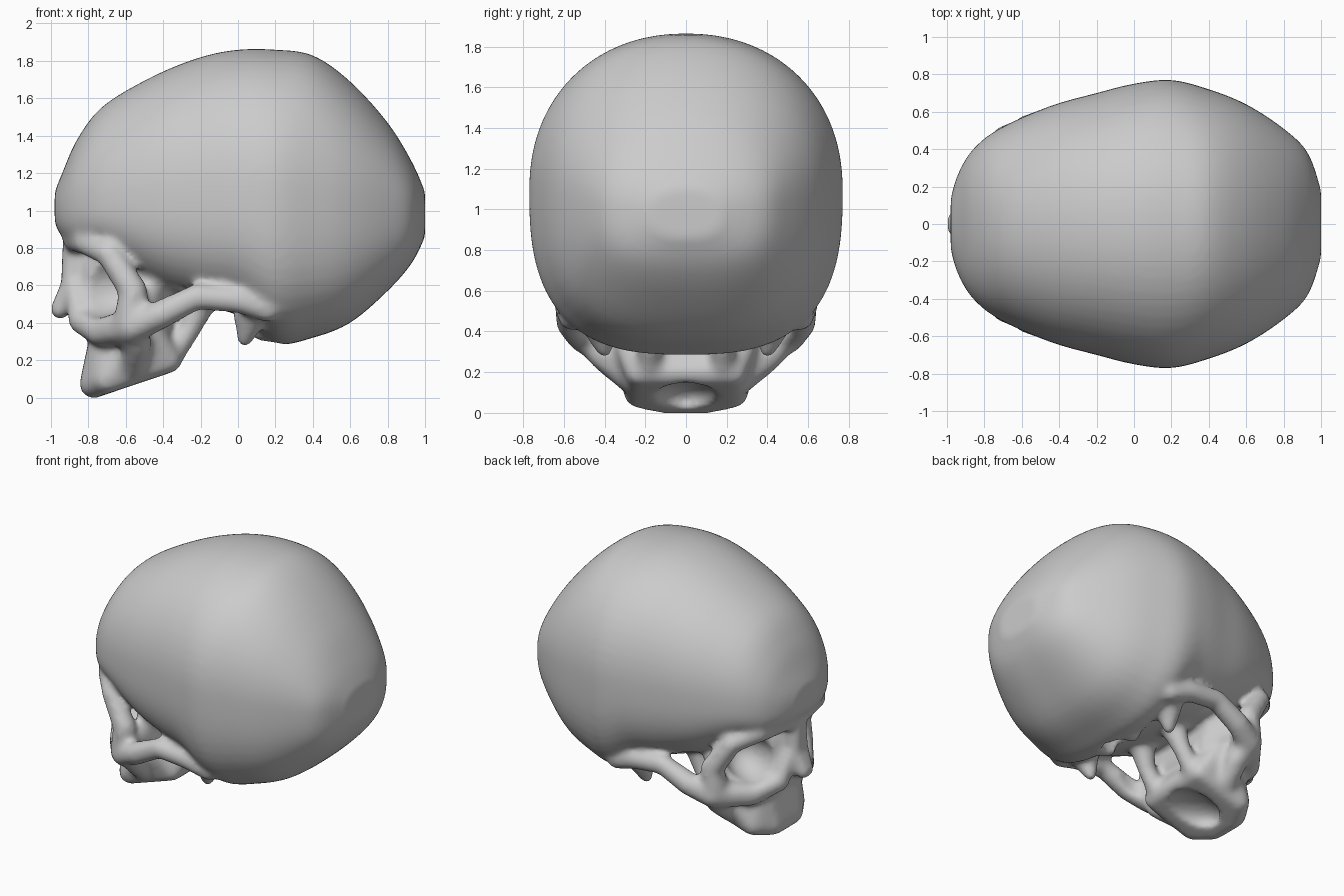
import bpy, bmesh, math
from mathutils import Vector, Matrix

cube = bpy.data.objects.get("Cube")
if cube:
    bpy.data.objects.remove(cube, do_unlink=True)

GREY = (0.6, 0.6, 0.6, 1)
bone = bpy.data.materials.new("bone grey")
bone.use_nodes = True
bone.diffuse_color = GREY
bone.node_tree.nodes["Principled BSDF"].inputs["Base Color"].default_value = GREY

# Unit ball used as the building block of the bony struts
ball = bmesh.new()
bmesh.ops.create_icosphere(ball, subdivisions=2, radius=1)
BALL = [v.co.copy() for v in ball.verts]
ball.free()

parts = []
cutters = []


def finish(name, bm):
    bmesh.ops.recalc_face_normals(bm, faces=bm.faces)
    mesh = bpy.data.meshes.new(name)
    bm.to_mesh(mesh)
    bm.free()
    obj = bpy.data.objects.new(name, mesh)
    bpy.context.collection.objects.link(obj)
    return obj


def add_hull(bm, balls):
    """Convex skin around balls given as (x, y, z, radius)."""
    verts = [bm.verts.new(Vector(b[:3]) + p * b[3]) for b in balls for p in BALL]
    result = bmesh.ops.convex_hull(bm, input=verts)
    inner = [g for g in result["geom_interior"] if isinstance(g, bmesh.types.BMVert)]
    bmesh.ops.delete(bm, geom=inner, context="VERTS")


def flip(balls, side):
    return [(x, side * y, z, r) for x, y, z, r in balls]


def strut(name, *balls):
    """Tapered bar through the balls, on both sides of the head."""
    bm = bmesh.new()
    for side in (1, -1):
        path = flip(balls, side)
        for pair in zip(path, path[1:]):
            add_hull(bm, pair)
    parts.append(finish(name, bm))


def block(name, *balls):
    """Solid mass spanning both sides of the head."""
    bm = bmesh.new()
    add_hull(bm, flip(balls, 1) + flip(balls, -1))
    parts.append(finish(name, bm))


def cutter(name, loc, size, yaw=0.0):
    """Ellipsoid cutter, mirrored when it lies off centre."""
    bm = bmesh.new()
    x, y, z = loc
    for side in ((1, -1) if y else (1,)):
        place = Matrix.Translation((x, y * side, z)) @ Matrix.Rotation(yaw * side, 4, "Z")
        bmesh.ops.create_icosphere(bm, subdivisions=3, radius=1,
                                   matrix=place @ Matrix.Diagonal((*size, 1)))
    obj = finish(name, bm)
    obj.hide_render = True
    cutters.append(obj)


def spline(rows, steps):
    """Catmull-Rom interpolation of station rows."""
    out = []
    padded = [rows[0], *rows, rows[-1]]
    for quad in zip(padded, padded[1:], padded[2:], padded[3:]):
        for s in range(steps):
            t = s / steps
            out.append([q + t / 2 * (r - p + t * (2*p - 5*q + 4*r - w + t * (3*(q - r) + w - p)))
                        for p, q, r, w in zip(*quad)])
    return out + [rows[-1]]


def braincase(stations, count=64):
    """Loft of egg-shaped sections: x, bottom, top, half width."""
    bm = bmesh.new()
    rings = []
    for x, low, high, half in spline(stations, 4):
        middle = 1.1 - 0.1 * x * x
        ring = []
        for i in range(count):
            c, s = math.cos(math.tau * i / count), math.sin(math.tau * i / count)
            power = 2.15 if s > 0 else 2.8
            reach = (abs(c) ** power + abs(s) ** power) ** (-1 / power)
            height = high - middle if s > 0 else middle - low
            ring.append(bm.verts.new((x, half * c * reach, middle + height * s * reach)))
        rings.append(ring)
    for r, q in zip(rings, rings[1:]):
        for i in range(count):
            bm.faces.new((r[i - 1], r[i], q[i], q[i - 1]))
    bm.faces.new(rings[0])
    bm.faces.new(rings[-1])
    parts.append(finish("braincase", bm))


braincase([
    (-.98, .93, 1.1, .14), (-.94, .86, 1.2, .27), (-.86, .79, 1.38, .4),
    (-.72, .75, 1.56, .51), (-.45, .58, 1.72, .63), (-.2, .49, 1.82, .7),
    (0, .44, 1.86, .75), (.2, .29, 1.86, .77), (.4, .32, 1.83, .72),
    (.6, .4, 1.69, .64), (.8, .57, 1.47, .51), (.93, .72, 1.26, .38),
    (1, .86, 1.1, .18)])

# Rims of the eye sockets
strut("brow_ridge", (-.88, .1, .84, .06), (-.81, .33, .83, .07), (-.69, .46, .77, .07))
strut("outer_rim", (-.69, .46, .77, .07), (-.56, .5, .57, .08), (-.57, .48, .4, .1))
strut("lower_rim", (-.57, .48, .38, .1), (-.73, .3, .35, .08), (-.84, .13, .41, .07),
      (-.88, .06, .6, .05))

# Nose bridge and the core behind the face
strut("nose_bridge", (-.87, .02, .82, .07), (-.89, .03, .6, .06), (-.95, .02, .47, .055))
block("face_core", (-.78, .05, .72, .07), (-.8, .08, .42, .06), (-.45, .33, .66, .08),
      (-.42, .24, .4, .07), (-.5, .38, .48, .06))

# Upper jaw, cheek buttresses and cheek arches
block("upper_jaw", (-.77, .11, .075, .08), (-.7, .23, .1, .08), (-.37, .23, .2, .07),
      (-.71, .16, .36, .08), (-.48, .29, .36, .08))
strut("cheek_buttress", (-.57, .48, .4, .1), (-.54, .4, .28, .08), (-.56, .28, .18, .08))
strut("cheek_arch", (-.56, .5, .38, .09), (-.42, .56, .44, .08), (-.22, .58, .54, .07),
      (0, .58, .52, .07), (.16, .56, .47, .07))

# Skull base
strut("jaw_wing", (-.36, .18, .22, .07), (-.26, .18, .36, .06), (-.2, .16, .52, .09))
strut("ear_process", (.07, .43, .46, .1), (.035, .4, .305, .04))
strut("neck_joint", (.22, .15, .36, .07), (.12, .12, .36, .06))

# Openings
cutter("eye_socket_cut", (-.76, .3, .59), (.26, .165, .165), yaw=-.45)
cutter("nose_cut", (-.88, 0, .33), (.08, .08, .07))
cutter("palate_cut", (-.46, 0, .06), (.25, .16, .1))
cutter("temple_cut", (-.33, .43, .42), (.14, .08, .19), yaw=-.2)
cutter("spine_cut", (.14, 0, .36), (.13, .1, .12))

# Fuse the parts into one skin, carve the openings and soften it
joined = bmesh.new()
for part in parts:
    joined.from_mesh(part.data)
    bpy.data.objects.remove(part, do_unlink=True)
skull = finish("skull", joined)


def fuse(size):
    mod = skull.modifiers.new("fuse", "REMESH")
    mod.mode, mod.voxel_size = "VOXEL", size


fuse(0.02)
for tool in cutters:
    mod = skull.modifiers.new(tool.name, "BOOLEAN")
    mod.operation, mod.solver, mod.object = "DIFFERENCE", "EXACT", tool
fuse(0.018)
soft = skull.modifiers.new("soften", "SMOOTH")
soft.factor, soft.iterations = 0.5, 8

bpy.context.view_layer.update()
graph = bpy.context.evaluated_depsgraph_get()
final = bpy.data.meshes.new_from_object(skull.evaluated_get(graph))
skull.modifiers.clear()
skull.data = final
for tool in cutters:
    bpy.data.objects.remove(tool, do_unlink=True)

final.materials.clear()
final.materials.append(bone)
for face in final.polygons:
    face.use_smooth = True
    face.material_index = 0
